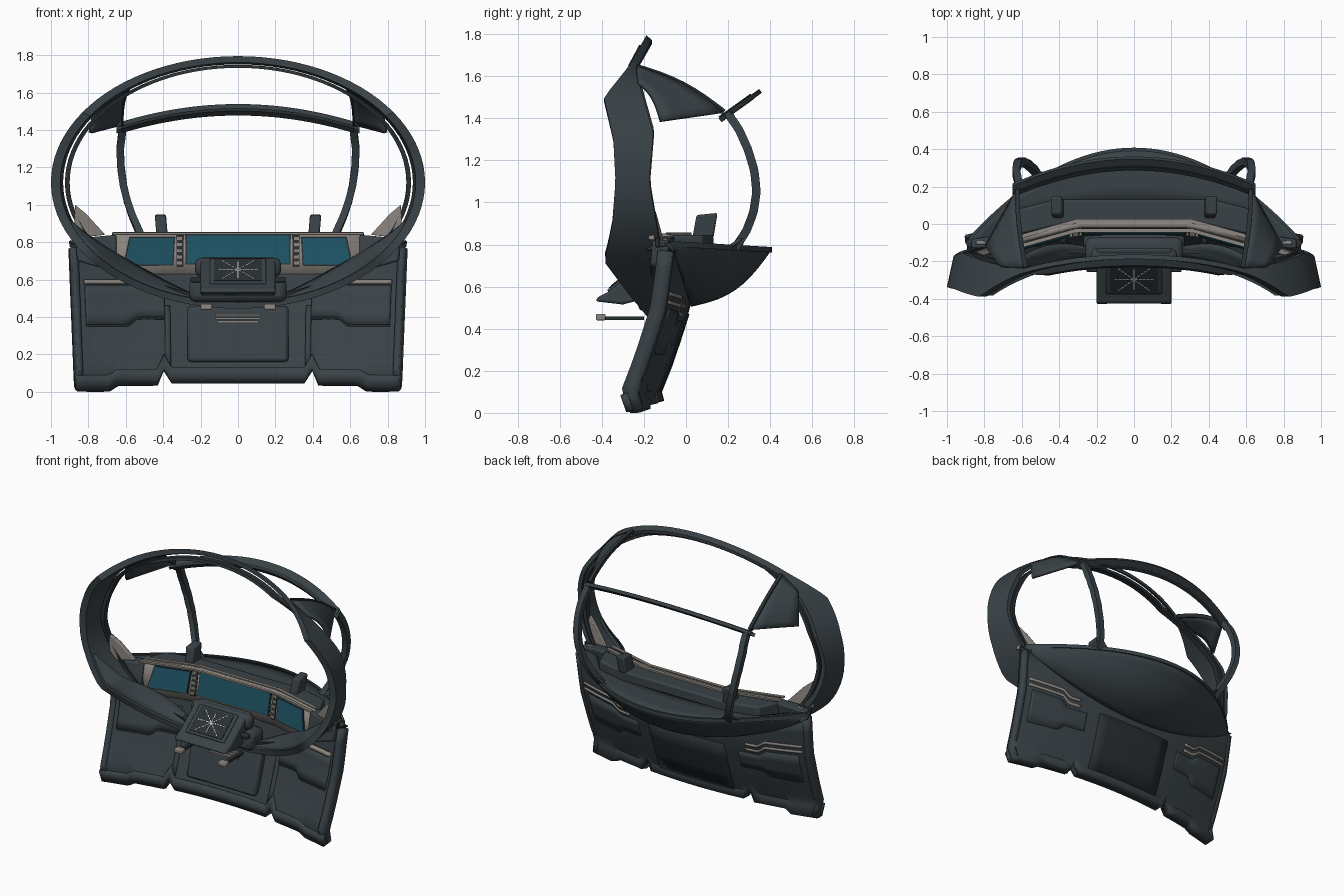
import bpy, bmesh, math
from mathutils import Vector, Matrix

if "Cube" in bpy.data.objects:
    bpy.data.objects.remove(bpy.data.objects["Cube"])


def material(name, rgb):
    m = bpy.data.materials.new(name)
    m.use_nodes = True
    m.diffuse_color = (*rgb, 1)
    m.node_tree.nodes["Principled BSDF"].inputs["Base Color"].default_value = (*rgb, 1)
    return m


SLATE = material("slate", (.042, .055, .063))
DARK = material("dark_trim", (.022, .028, .032))
BEIGE = material("warm_grey", (.27, .245, .22))
TEAL = material("teal_screen", (.013, .085, .125))
WHITE = material("white_line", (.7, .72, .72))


def lerp(table, t):
    # piecewise linear lookup in a list of (key, value)
    for (a, p), (b, q) in zip(table, table[1:]):
        if t <= b:
            return p + (q - p) * max(0, t - a) / (b - a)
    return table[-1][1]


def build(name, bm, mat, thick=0, bevel=0):
    bmesh.ops.recalc_face_normals(bm, faces=bm.faces)
    me = bpy.data.meshes.new(name)
    bm.to_mesh(me)
    bm.free()
    me.materials.append(mat)
    me.shade_smooth()
    me.set_sharp_from_angle(angle=math.radians(32))
    ob = bpy.data.objects.new(name, me)
    bpy.context.scene.collection.objects.link(ob)
    if thick:
        s = ob.modifiers.new("thickness", 'SOLIDIFY')
        s.thickness, s.offset = thick, 0
    if bevel:
        b = ob.modifiers.new("bevel", 'BEVEL')
        b.width, b.segments = bevel, 2
    return ob


def surface(name, f, us, vs, mat, thick=0, wrap=False):
    # sheet of quads through f(u, v); wrap closes it in both directions
    bm = bmesh.new()
    g = [[bm.verts.new(f(u, v)) for v in vs] for u in us]
    n, m = len(us), len(vs)
    for i in range(n if wrap else n - 1):
        for j in range(m if wrap else m - 1):
            k, l = (i + 1) % n, (j + 1) % m
            bm.faces.new((g[i][j], g[k][j], g[k][l], g[i][l]))
    return build(name, bm, mat, thick)


def prism(name, pts, vec, mat, bevel=0):
    # polygon pushed along a vector
    bm = bmesh.new()
    f = bm.faces.new([bm.verts.new(p) for p in pts])
    r = bmesh.ops.extrude_face_region(bm, geom=[f])
    bmesh.ops.translate(bm, vec=vec, verts=[v for v in r["geom"] if isinstance(v, bmesh.types.BMVert)])
    return build(name, bm, mat, 0, bevel)


def box(name, loc, size, mat, bevel=0, rot=None):
    bm = bmesh.new()
    M = Matrix.Translation(loc) @ (rot or Matrix()) @ Matrix.Diagonal((*size, 1))
    bmesh.ops.create_cube(bm, size=1, matrix=M)
    return build(name, bm, mat, 0, bevel)


def bar(name, pts, w, h, mat, side):
    # rectangular bar along a path, its width along the vector side
    pts = [Vector(p) for p in pts]

    def corner(i, j):
        t = (pts[min(i + 1, len(pts) - 1)] - pts[max(i - 1, 0)]).normalized()
        s = Vector(side).normalized()
        n = t.cross(s).normalized()
        a, b = ((1, 1), (1, -1), (-1, -1), (-1, 1))[j % 4]
        return pts[i] + s * w / 2 * a + n * h / 2 * b
    return surface(name, corner, range(len(pts)), range(5), mat)


def span(a, b, n):
    return [a + (b - a) * i / n for i in range(n + 1)]


# Front hoop: oval band, wide at the sides and narrow at the top
FRONT = [(.44, -.17), (.56, -.27), (.72, -.39), (.8, -.37), (.9, -.35), (1.1, -.335), (1.3, -.345),
         (1.5, -.39), (1.65, -.27), (1.8, -.185)]
BACK = [(.44, -.12), (.72, -.13), (.8, -.125), (.95, -.15), (1.1, -.175), (1.22, -.165), (1.34, -.155),
        (1.5, -.2), (1.65, -.24), (1.8, -.16)]


def hoop(a, j):
    k = (1, .965, .935, .95)[j]
    z = 1.12 + .675 * math.sin(a)
    y = lerp(FRONT if j in (0, 3) else BACK, z)
    return (k * math.cos(a), y, 1.12 + .675 * k * math.sin(a))


angles = [2 * math.pi * i / 96 for i in range(96)]
surface("front_hoop", hoop, angles, range(4), SLATE, wrap=True)


def trim(a, j):
    k = (.925, .925, .9, .9)[j]
    z = 1.12 + .655 * (k + .035) * math.sin(a)
    y = lerp(BACK, z) + (-.035, .005, .005, -.035)[j]
    return (k * math.cos(a), y, z)


surface("hoop_inner_trim", trim, angles, range(4), DARK, wrap=True)


# Lower hoop fairing, a stepped band that fades out towards the sides
def fairing(s):
    def f(d, t):
        a = math.radians(270 + s * d)
        w = t * math.sin(math.pi * (d - 8) / 64)
        k = .95 - .1 * w
        y = lerp(FRONT, 1.12 + .68 * math.sin(a)) + .02 + .13 * w
        return (k * math.cos(a), y, 1.12 + .68 * k * math.sin(a))
    return f


for s, nm in ((1, "left"), (-1, "right")):
    surface(nm + "_lower_fairing", fairing(s), span(9, 71, 20), span(0, 1, 3), SLATE, .015)


# Rear crossbar
def arch(x, drop=0):
    e = 1 - (x / .64) ** 2
    return (x, .19 + .14 * e - drop, 1.412 + .1 * e - drop * .6)


bar("rear_crossbar", [arch(x) for x in span(-.65, .65, 40)], .06, .022, SLATE, (0, .8, .6))
bar("crossbar_liner", [arch(x, .025) for x in span(-.62, .62, 40)], .025, .03, DARK, (0, .8, .6))

# Lower kick panel, bowed in plan with a notched bottom edge
DEPTH = [(0, -.235), (.1, -.27), (.25, -.21), (.5, -.13), (.8, -.09)]
BOTTOM = [(0, .05), (.37, .05), (.41, .12), (.45, .04), (.67, .04), (.72, .01), (.9, .01)]


def panel_y(x, z):
    return lerp(DEPTH, z) + .12 * (1 - (x / .9) ** 2)


def panel(z0, z1, off):
    # z0 and z1 are functions of |x|
    def f(x, t):
        z = z0(abs(x)) + t * (z1(abs(x)) - z0(abs(x)))
        return (x * (.963 + .045 * z), panel_y(x, z) + off, z)
    return f


def low(x):
    return lerp(BOTTOM, x)


def split(a, b):
    return sorted(set(span(a, b, 20) + [q for q in (.37, .41, .45, .67, .72) if a < q < b]))


half = split(0, .9)
full = [-x for x in half[:0:-1]] + half
surface("kick_panel", panel(low, lambda x: .65 + .12 * (x / .9) ** 2, 0), full, span(0, 1, 10), SLATE, .06)
surface("kick_skirt", panel(low, lambda x: low(x) + .08, -.03), full, span(0, 1, 2), SLATE, .035)
STEP = [(.4, .4), (.55, .4), (.6, .36), (.9, .36)]
WAVE = [(.42, .5), (.55, .5), (.6, .54), (.9, .56)]
for s, nm in ((1, "left"), (-1, "right")):
    xs = [s * x for x in split(.4, .83)]
    surface(nm + "_upper_pad", panel(lambda x: lerp(STEP, x), lambda x: .57, -.033), xs, span(0, 1, 4), SLATE, .025)
    surface(nm + "_pad_seam", panel(lambda x: lerp(STEP, x) - .012, lambda x: lerp(STEP, x), -.031), xs, span(0, 1, 1), DARK, .012)
    surface(nm + "_trim_strip", panel(lambda x: .575, lambda x: .6, -.045), [s * x for x in split(.55, .83)], span(0, 1, 1), BEIGE, .03)
    for dz in (0, -.04):
        surface(nm + "_back_strip", panel(lambda x: lerp(WAVE, x) + dz, lambda x: lerp(WAVE, x) + dz + .018, .032),
                [s * x for x in split(.46, .86)], span(0, 1, 1), BEIGE, .012)
    surface(nm + "_back_pad", panel(lambda x: lerp(STEP, x) - .08, lambda x: lerp(WAVE, x) - .06, .03), xs, span(0, 1, 3), SLATE, .012)
    surface(nm + "_centre_rib", panel(lambda x: .14, lambda x: .46, -.03), [s * x for x in span(.37, .4, 2)], span(0, 1, 4), SLATE, .02)
    surface(nm + "_edge_rail", panel(lambda x: .02, lambda x: .77, -.005), [s * x for x in span(.865, .9, 2)], span(0, 1, 8), SLATE, .072)

# Centre console on the kick panel
prism("centre_console", [(-.27, -.2, .16), (-.27, -.13, .16), (-.27, -.05, .46), (-.27, -.13, .46)], (.54, 0, 0), SLATE, .02)
surface("back_centre_pad", panel(lambda x: .1, lambda x: .47, .03), span(-.3, .3, 8), span(0, 1, 3), DARK, .012)
for i in range(3):
    box("console_slat", (0, -.158 + .006 * i, .375 + .018 * i), (.24 - .02 * (i == 0), .02, .011), BEIGE)


# Cowl: bowl underneath, shelf above, bead on the rim
def rim(x):
    return Vector((x, .4 - .62 * x * x, .775 + .03 * (x / .9) ** 2))


def bowl(x, t):
    e = (x / .9) ** 2
    z = .51 + .27 * e
    p = Vector((x, panel_y(x, z) + .03, z)).lerp(rim(x), t)
    return p + Vector((0, .3, -.7)) * .075 * math.sin(math.pi * t) * (1 - e)


def shelf(x, t):
    q = Vector((x * .92, min(.11, rim(x).y - .02) - .08 * x * x, .775))
    return rim(x).lerp(q, t)


surface("cowl_bowl", bowl, span(-.9, .9, 40), span(0, 1, 10), SLATE, .012)
surface("cowl_shelf", shelf, span(-.9, .9, 40), span(0, 1, 3), SLATE, .012)
bar("cowl_rim", [rim(x) for x in span(-.88, .88, 40)], .026, .016, SLATE, (0, 0, 1))

# Dash body and its three-part fascia
prism("dash_body", [(-.68, -.07, .72), (-.3, .015, .72), (.3, .015, .72), (.68, -.07, .72),
                    (.62, .08, .72), (.42, .13, .72), (-.42, .13, .72), (-.62, .08, .72)], (0, 0, .125), SLATE, .012)


def fascia(x, z, off=0):
    return Vector((x, -.1 * max(0, abs(x) - .3) / .38 - .2 * (.85 - z) - off, z))


surface("dash_fascia", lambda x, t: fascia(x * (1 - .05 * (1 - t)), .63 + .22 * t), (-.67, -.34, -.28, .28, .34, .67),
        (0, 1), BEIGE, .03)


def plate(name, corners, off, mat):
    pts = [fascia(x, z, off) for x, z in corners]
    return prism(name, pts, (0, -.005, 0), mat)


plate("centre_bezel", [(-.28, .68), (.28, .68), (.28, .843), (-.28, .843)], .016, DARK)
plate("centre_screen", [(-.272, .686), (.272, .686), (.272, .837), (-.272, .837)], .021, TEAL)
for s, nm in ((1, "left"), (-1, "right")):
    plate(nm + "_bezel", [(s * .345, .676), (s * .612, .676), (s * .58, .828), (s * .336, .828)], .016, DARK)
    plate(nm + "_screen", [(s * .352, .682), (s * .605, .682), (s * .575, .822), (s * .343, .822)], .021, TEAL)
    plate(nm + "_button_strip", [(s * .292, .67), (s * .33, .67), (s * .33, .84), (s * .292, .84)], .016, DARK)
    for i in range(5):
        box(nm + "_button", fascia(s * .311, .69 + .033 * i, .024), (.03, .012, .018), BEIGE)
# Ledge strips along the top of the dash
for y, z in ((.015, .85), (-.035, .847)):
    bar("dash_ledge", [(-.67, y - .1, z), (-.31, y, z), (.31, y, z), (.67, y - .1, z)], .022, .012, BEIGE, (0, 1, 0))

PX = [(.78, .5), (.86, .53), (.94, .565), (1.02, .592), (1.1, .612), (1.2, .626), (1.3, .63), (1.42, .615)]
PY = [(.78, .23), (.86, .285), (.95, .32), (1.05, .335), (1.15, .325), (1.25, .295), (1.35, .25), (1.42, .2)]
for s, nm in ((1, "left"), (-1, "right")):
    # Roof corner panel between hoop and crossbar
    A, B = Vector((s * .58, -.235, 1.645)), Vector((s * .71, -.23, 1.57))
    C, D = Vector((s * .625, .18, 1.43)), Vector((s * .79, -.12, 1.385))

    def corner_panel(u, v):
        p = A.lerp(B, v).lerp(C.lerp(D, v), u)
        return p + Vector((s * .4, .4, .8)) * .03 * math.sin(math.pi * u)
    surface(nm + "_corner_panel", corner_panel, span(0, 1, 8), span(0, 1, 4), SLATE, .02)
    bar(nm + "_corner_edge", [corner_panel(t, 0) for t in span(0, 1, 8)], .024, .026, DARK, (1, 0, 0))
    # Rear pillar with a flared foot
    bar(nm + "_rear_pillar", [(s * lerp(PX, z), lerp(PY, z), z) for z in span(.78, 1.43, 22)], .04, .04, SLATE, (1, 0, 0))
    prism(nm + "_pillar_foot", [(s * .43, .24, .775), (s * .57, .17, .775), (s * .54, .25, .83), (s * .5, .26, .83)], (0, .025, 0), SLATE, .005)
    # Tilted block on the dash
    prism(nm + "_dash_block", [(s * .375, .03, .83), (s * .375, .13, .83), (s * .385, .15, .95), (s * .385, .05, .94)], (s * .06, 0, 0), SLATE, .01)
    # Side console and its trim
    prism(nm + "_side_console", [(s * .65, -.17, .64), (s * .86, -.17, .7), (s * .87, -.16, .82), (s * .65, -.13, .84)], (0, .08, 0), SLATE, .012)
    prism(nm + "_side_trim", [(s * .71, -.14, .84), (s * .88, -.18, .82), (s * .87, -.19, 1.0), (s * .81, -.17, .95)], (0, .03, 0), BEIGE, .005)
    for i in range(2):
        box(nm + "_side_grip", (s * (.82 + .035 * i), -.1 - .035 * i, .81), (.05, .02, .04), (BEIGE, DARK)[i], .004)
    # Column lever
    box(nm + "_lever_arm", (s * .17, -.31, .45), (.025, .22, .018), DARK)
    box(nm + "_lever_tip", (s * .17, -.405, .455), (.06, .045, .03), BEIGE, .006)
    box(nm + "_hub_knob", (s * .225, -.24, .6), (.06, .035, .03), DARK, .008)

# Control hub with a tilted display
box("hub_base", (0, -.15, .545), (.52, .16, .13), SLATE, .035)
prism("hub_body", [(-.2, -.43, .53), (-.2, -.42, .55), (-.2, -.37, .575), (-.2, -.21, .7), (-.2, -.13, .72), (-.2, -.13, .56), (-.2, -.3, .515)],
      (.4, 0, 0), SLATE, .025)
box("hub_shoulders", (0, -.17, .665), (.46, .08, .1), SLATE, .03)
tilt = Matrix.Rotation(math.radians(39), 4, 'X')
centre = Vector((0, -.289, .643))
box("hub_frame", centre, (.3, .21, .016), SLATE, .006, tilt)
box("hub_display", centre + Vector((0, -.004, .006)), (.255, .18, .01), DARK, 0, tilt)
# Dashed star on the display
for i in range(8):
    a = i * math.pi / 4
    reach = (.105, .12, .075, .12)[i % 4]
    slope = math.atan2(math.sin(a) * .75, math.cos(a))
    for k in range(5):
        d = reach * (.12 + .2 * k)
        p = tilt @ Vector((d * math.cos(a), d * math.sin(a) * .9, .013))
        box("display_dash", centre + p, (.016, .005, .002), WHITE, 0, tilt @ Matrix.Rotation(slope, 4, 'Z'))
